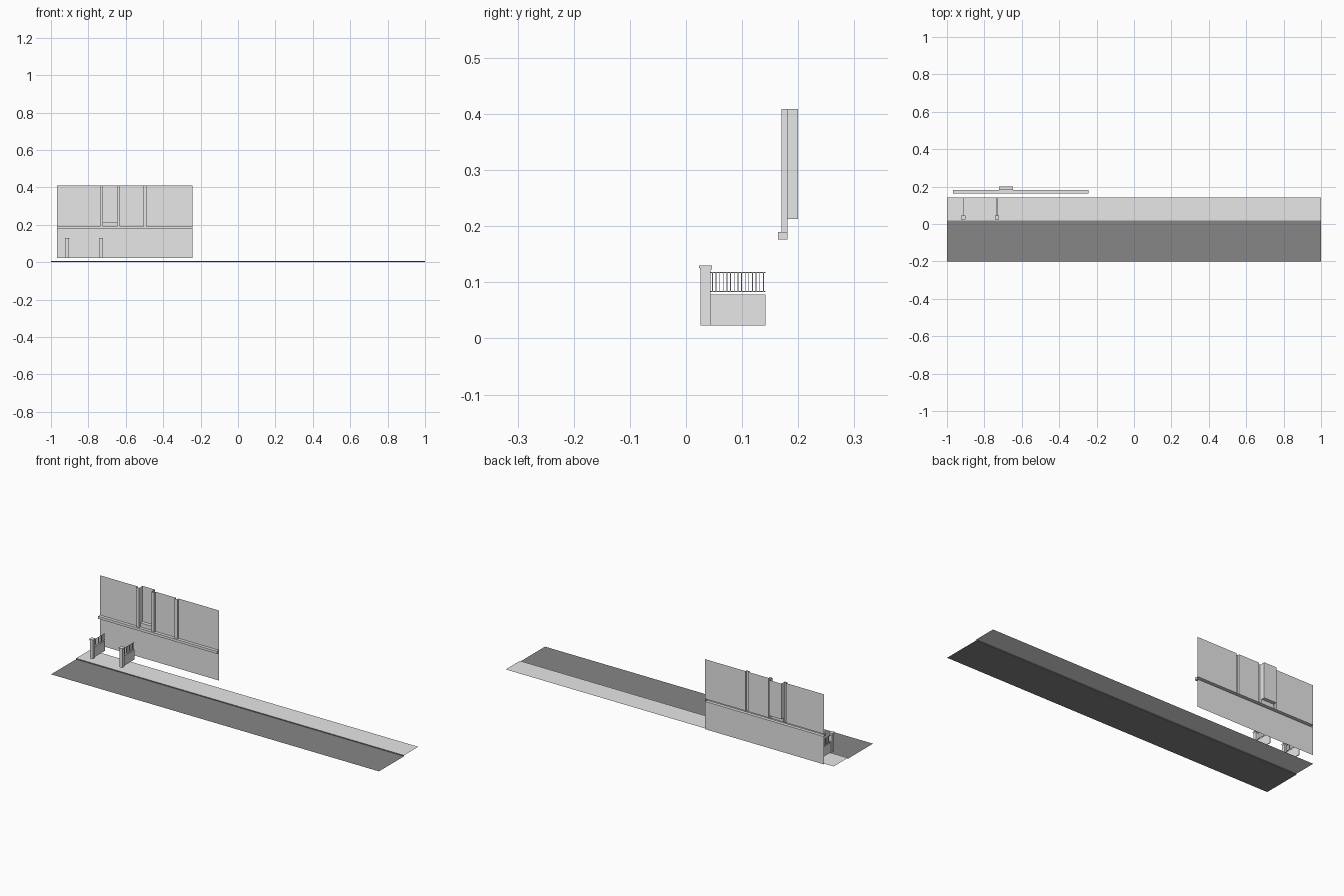
import bpy, bmesh

if "Cube" in bpy.data.objects:
    bpy.data.objects.remove(bpy.data.objects["Cube"])

def material(name, v):
    m = bpy.data.materials.new(name)
    m.diffuse_color = (v, v, v, 1)
    m.use_nodes = True
    m.node_tree.nodes["Principled BSDF"].inputs["Base Color"].default_value = m.diffuse_color
    return m

LIGHT = material("light_stone", 0.8)
DARK = material("dark_asphalt", 0.24)

def finish(bm, name, mat):
    me = bpy.data.meshes.new(name)
    bm.to_mesh(me)
    bm.free()
    me.materials.append(mat)
    ob = bpy.data.objects.new(name, me)
    bpy.context.collection.objects.link(ob)
    return ob

def add_box(bm, x0, x1, y0, y1, z0, z1):
    r = bmesh.ops.create_cube(bm, size=1)
    for v in r["verts"]:
        v.co = ((x0 + x1) / 2 + v.co.x * (x1 - x0),
                (y0 + y1) / 2 + v.co.y * (y1 - y0),
                (z0 + z1) / 2 + v.co.z * (z1 - z0))

def quad(bm, *pts):
    bm.faces.new([bm.verts.new(p) for p in pts])

def strip_x(bm, profile, x0, x1):
    """Sweep an open (y, z) profile along x."""
    for (ya, za), (yb, zb) in zip(profile, profile[1:]):
        quad(bm, (x0, ya, za), (x1, ya, za), (x1, yb, zb), (x0, yb, zb))

def strip_z(bm, profile, z0, z1):
    """Sweep an open (x, y) profile upwards."""
    for (xa, ya), (xb, yb) in zip(profile, profile[1:]):
        quad(bm, (xa, ya, z0), (xb, yb, z0), (xb, yb, z1), (xa, ya, z1))

# road sheet with gutter, then kerb face and pavement
bm = bmesh.new()
strip_x(bm, [(-0.2, 0.0), (0.004, 0.0), (0.018, 0.0)], -1, 1)
finish(bm, "road", DARK)
bm = bmesh.new()
strip_x(bm, [(0.018, 0.0), (0.018, 0.005)], -1, 1)
finish(bm, "kerb_face", DARK)
bm = bmesh.new()
strip_x(bm, [(0.018, 0.005), (0.142, 0.005)], -1, 1)
finish(bm, "pavement", LIGHT)

# facade sheet: plain base, hollow ledge, upper wall with hollow pilasters and recess
XL, XR, YW, TOP = -0.968, -0.244, 0.181, 0.409
YP, YR, YL = 0.170, 0.200, 0.164
L0, L1, SILL = 0.176, 0.190, 0.213
bm = bmesh.new()
strip_x(bm, [(YW, 0.023), (YW, L0), (YL, L0), (YL, L1), (YW, L1)], XL, XR)
for x in (XL, XR):
    quad(bm, (x, YL, L0), (x, YW, L0), (x, YW, L1), (x, YL, L1))

def pilaster(x0, x1):
    return [(x0, YW), (x0, YP), (x1, YP), (x1, YW)]

P1, P2, P3 = (-0.738, -0.722), (-0.646, -0.630), (-0.505, -0.489)
left = [(XL, YW)] + pilaster(*P1)
right = pilaster(*P2) + pilaster(*P3) + [(XR, YW)]
strip_z(bm, left, L1, TOP)
strip_z(bm, right, L1, TOP)
R0, R1 = P1[1], P2[0]
strip_z(bm, [(R0, YW), (R1, YW)], L1, SILL)
strip_z(bm, [(R0, YW), (R0, YR), (R1, YR), (R1, YW)], SILL, TOP)
strip_x(bm, [(YW, SILL), (YR, SILL)], R0, R1)
bmesh.ops.remove_doubles(bm, verts=bm.verts, dist=1e-5)
finish(bm, "facade_wall", LIGHT)

# two garden side walls with gate post and railing
for side, x in (("left", -0.913), ("right", -0.733)):
    bm = bmesh.new()
    add_box(bm, x - 0.009, x + 0.009, 0.026, 0.044, 0.023, 0.122)
    add_box(bm, x - 0.0103, x + 0.0103, 0.0247, 0.0453, 0.122, 0.126)
    add_box(bm, x - 0.0115, x + 0.0115, 0.0235, 0.0465, 0.126, 0.130)
    finish(bm, side + "_gate_post", LIGHT)
    bm = bmesh.new()
    add_box(bm, x - 0.002, x + 0.002, 0.044, 0.142, 0.023, 0.078)
    finish(bm, side + "_low_wall", LIGHT)
    bm = bmesh.new()
    for z in (0.0835, 0.1175):
        add_box(bm, x - 0.001, x + 0.001, 0.044, 0.142, z - 0.001, z + 0.001)
    for i in range(15):
        y = 0.047 + i * 0.0065
        add_box(bm, x - 0.0007, x + 0.0007, y - 0.0007, y + 0.0007, 0.0845, 0.1165)
    finish(bm, side + "_railing", LIGHT)
